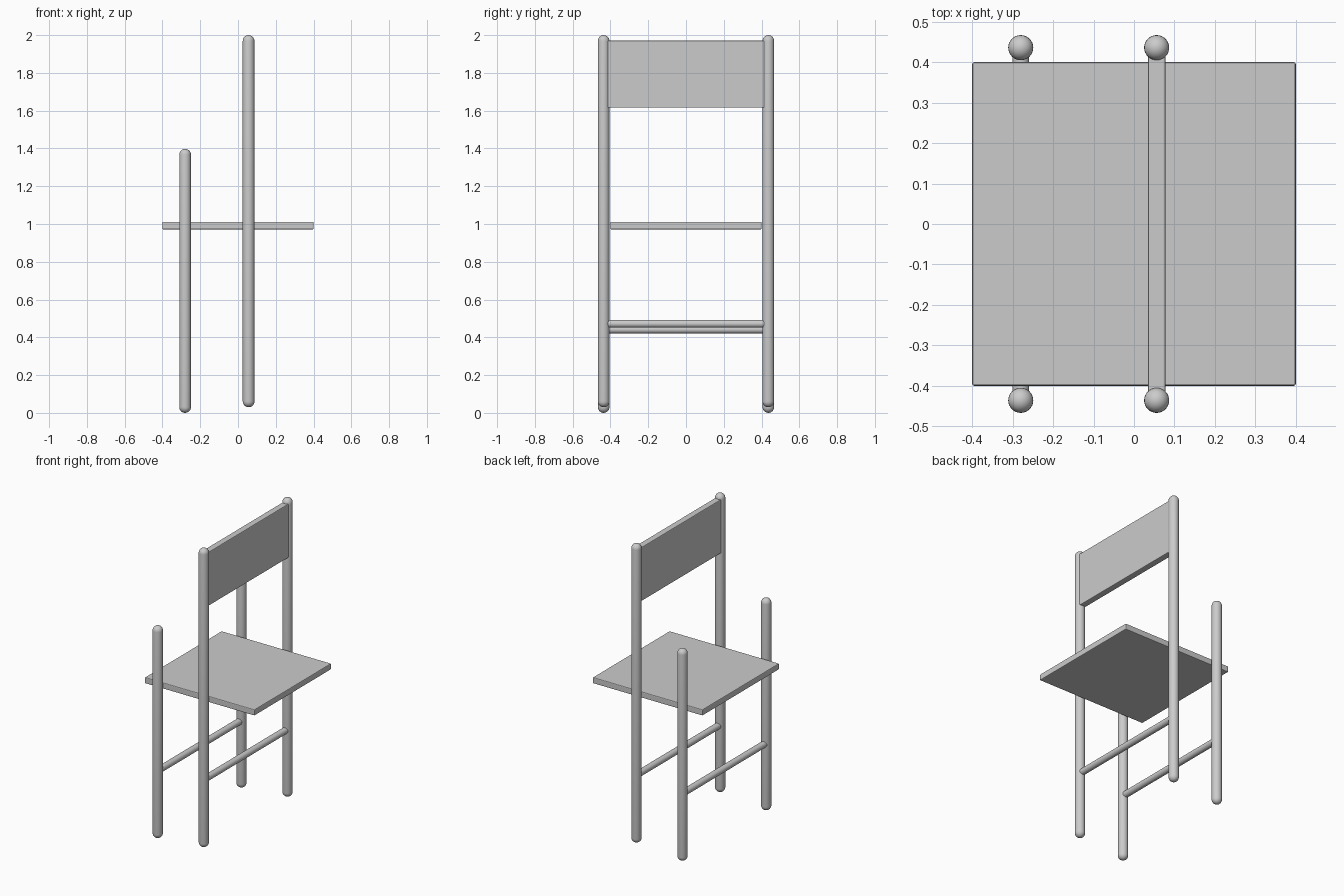
import bpy, bmesh
from math import pi, sin, cos

if "Cube" in bpy.data.objects:
    bpy.data.objects.remove(bpy.data.objects["Cube"])

POST_R, POST_Y = 0.031, 0.436
REAR_X, FRONT_X = 0.056, -0.28


def rounded_post(name, x, y, z0, z1, r=POST_R):
    """Round post with domed ends, lathed from a half profile."""
    n = 6
    angles = [i * pi / 2 / n for i in range(n + 1)]
    profile = [(r * sin(a), z0 + r - r * cos(a)) for a in angles]
    profile += [(r * cos(a), z1 - r + r * sin(a)) for a in angles]
    bm = bmesh.new()
    verts = [bm.verts.new((px, 0, pz)) for px, pz in profile]
    edges = [bm.edges.new(pair) for pair in zip(verts, verts[1:])]
    bmesh.ops.spin(bm, geom=verts + edges, cent=(0, 0, 0), axis=(0, 0, 1),
                   angle=2 * pi, steps=32)
    bmesh.ops.remove_doubles(bm, verts=bm.verts, dist=1e-4)
    bmesh.ops.recalc_face_normals(bm, faces=bm.faces)
    mesh = bpy.data.meshes.new(name)
    bm.to_mesh(mesh)
    bm.free()
    mesh.shade_smooth()
    ob = bpy.data.objects.new(name, mesh)
    ob.location = (x, y, 0)
    bpy.context.collection.objects.link(ob)


def panel(name, center, size, bevel=0.005):
    """Flat board with slightly eased edges."""
    bpy.ops.mesh.primitive_cube_add(size=1, location=center)
    ob = bpy.context.object
    ob.name = name
    ob.scale = size
    bpy.ops.object.transform_apply(location=False, rotation=False, scale=True)
    mod = ob.modifiers.new("eased_edges", 'BEVEL')
    mod.width = bevel
    mod.segments = 2


def stretcher(name, x, z):
    """Round rail running between a pair of legs."""
    bpy.ops.mesh.primitive_cylinder_add(vertices=32, radius=0.021, depth=0.84,
                                        location=(x, 0, z), rotation=(pi / 2, 0, 0))
    bpy.context.object.name = name
    bpy.ops.object.shade_smooth_by_angle()


# legs: tall back posts and shorter arm-height posts
for side, y in (("left", -POST_Y), ("right", POST_Y)):
    rounded_post("back_leg_" + side, REAR_X, y, 0.03, 2.0)
    rounded_post("front_leg_" + side, FRONT_X, y, 0.0, 1.398)

# seat and backrest
panel("seat", (0, 0, 0.991), (0.8, 0.8, 0.04))
panel("backrest", (REAR_X, 0, 1.793), (0.043, 0.84, 0.355))

# lower rails
stretcher("back_stretcher", REAR_X, 0.472)
stretcher("front_stretcher", FRONT_X, 0.441)
